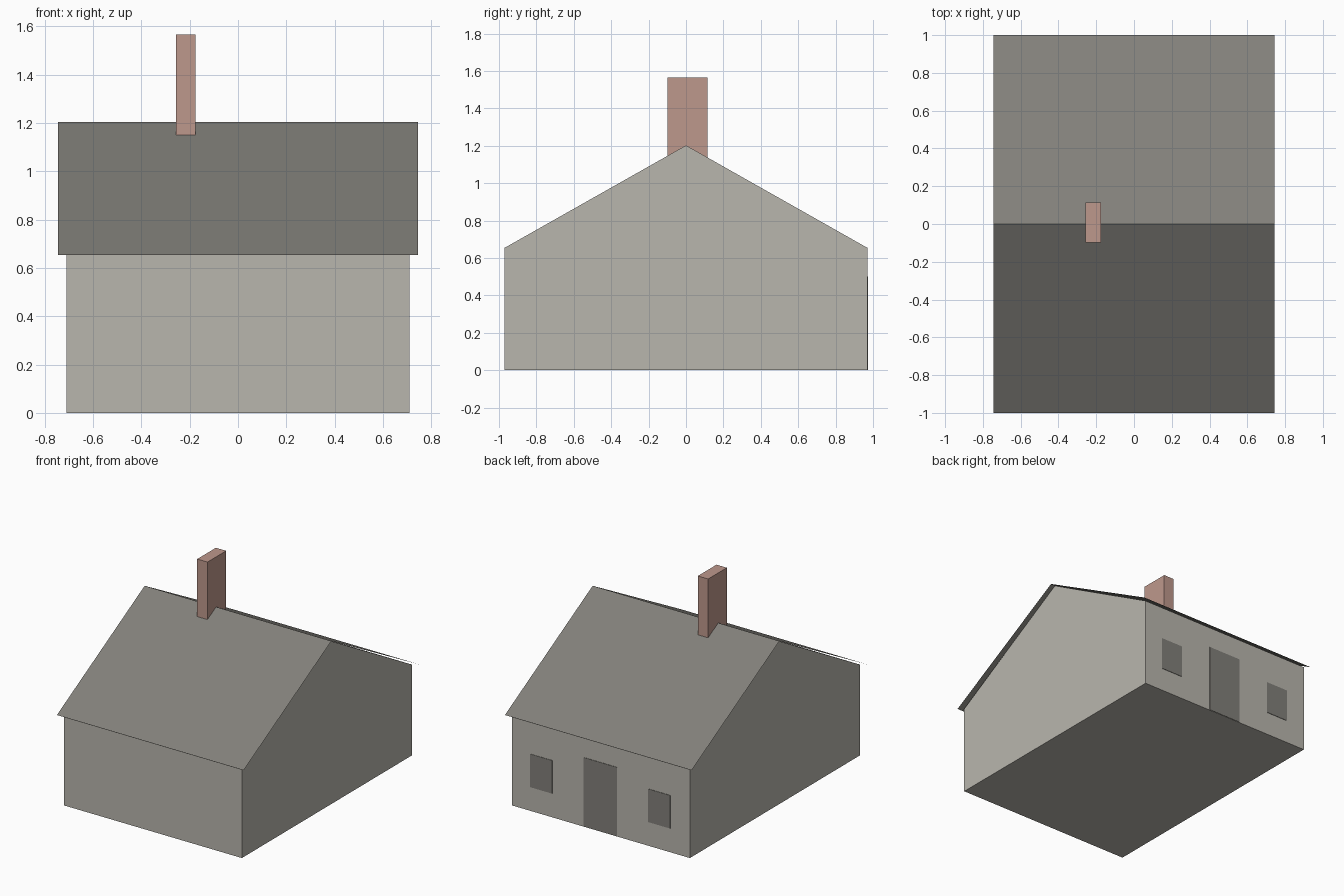
import bpy
import bmesh

default = bpy.data.objects.get("Cube")
if default:
    bpy.data.objects.remove(default, do_unlink=True)


def material(name, rgb):
    """Flat material from 8-bit sRGB values."""
    linear = [((c / 255 + 0.055) / 1.055) ** 2.4 for c in rgb] + [1.0]
    mat = bpy.data.materials.new(name)
    mat.use_nodes = True
    mat.diffuse_color = linear
    bsdf = mat.node_tree.nodes["Principled BSDF"]
    bsdf.inputs["Base Color"].default_value = linear
    bsdf.inputs["Roughness"].default_value = 0.9
    return mat


WALL = material("pale_grey_wall", (185, 182, 174))
DARK = material("dark_grey", (130, 128, 122))
BRICK = material("brick_red", (190, 152, 140))


def extrude_x(name, profile, half, mat, closed=True):
    """Sweep a (y, z) profile from -half to +half along x."""
    bm = bmesh.new()
    left = [bm.verts.new((-half, y, z)) for y, z in profile]
    right = [bm.verts.new((half, y, z)) for y, z in profile]
    n = len(profile)
    for i in range(n if closed else n - 1):
        j = (i + 1) % n
        bm.faces.new((left[i], left[j], right[j], right[i]))
    if closed:
        bm.faces.new(left)
        bm.faces.new(right)
    bmesh.ops.recalc_face_normals(bm, faces=bm.faces)
    if not closed and bm.faces[:][0].normal.z < 0:
        bmesh.ops.reverse_faces(bm, faces=bm.faces)
    return finish(name, bm, mat)


def box(name, low, high, mat):
    bm = bmesh.new()
    bmesh.ops.create_cube(bm, size=1)
    for v in bm.verts:
        v.co = [h if c > 0 else l for c, l, h in zip(v.co, low, high)]
    return finish(name, bm, mat)


def finish(name, bm, mat):
    bm.faces.ensure_lookup_table()
    mesh = bpy.data.meshes.new(name)
    bm.to_mesh(mesh)
    bm.free()
    mesh.materials.append(mat)
    obj = bpy.data.objects.new(name, mesh)
    bpy.context.collection.objects.link(obj)
    return obj


WALL_Y, EAVE, RIDGE = 0.97, 0.654, 1.204

# Walls with gable ends
extrude_x("house_walls", [(-WALL_Y, 0), (WALL_Y, 0), (WALL_Y, EAVE),
                          (0, RIDGE - 0.002), (-WALL_Y, EAVE)], 0.71, WALL)

# Thin overhanging roof sheet
extrude_x("roof", [(-1, EAVE), (0, RIDGE), (1, EAVE)], 0.745, DARK, closed=False)

# Chimney straddling the ridge
box("chimney", (-0.257, -0.098, 1.1), (-0.175, 0.115, 1.565), BRICK)

# Door and windows on the back wall
y0, y1 = WALL_Y - 0.002, WALL_Y + 0.003
box("door", (-0.13, y0, 0.002), (0.135, y1, 0.5), DARK)
for side, centre in (("left", 0.475), ("right", -0.467)):
    box(side + "_window", (centre - 0.088, y0, 0.172),
        (centre + 0.088, y1, 0.411), DARK)
